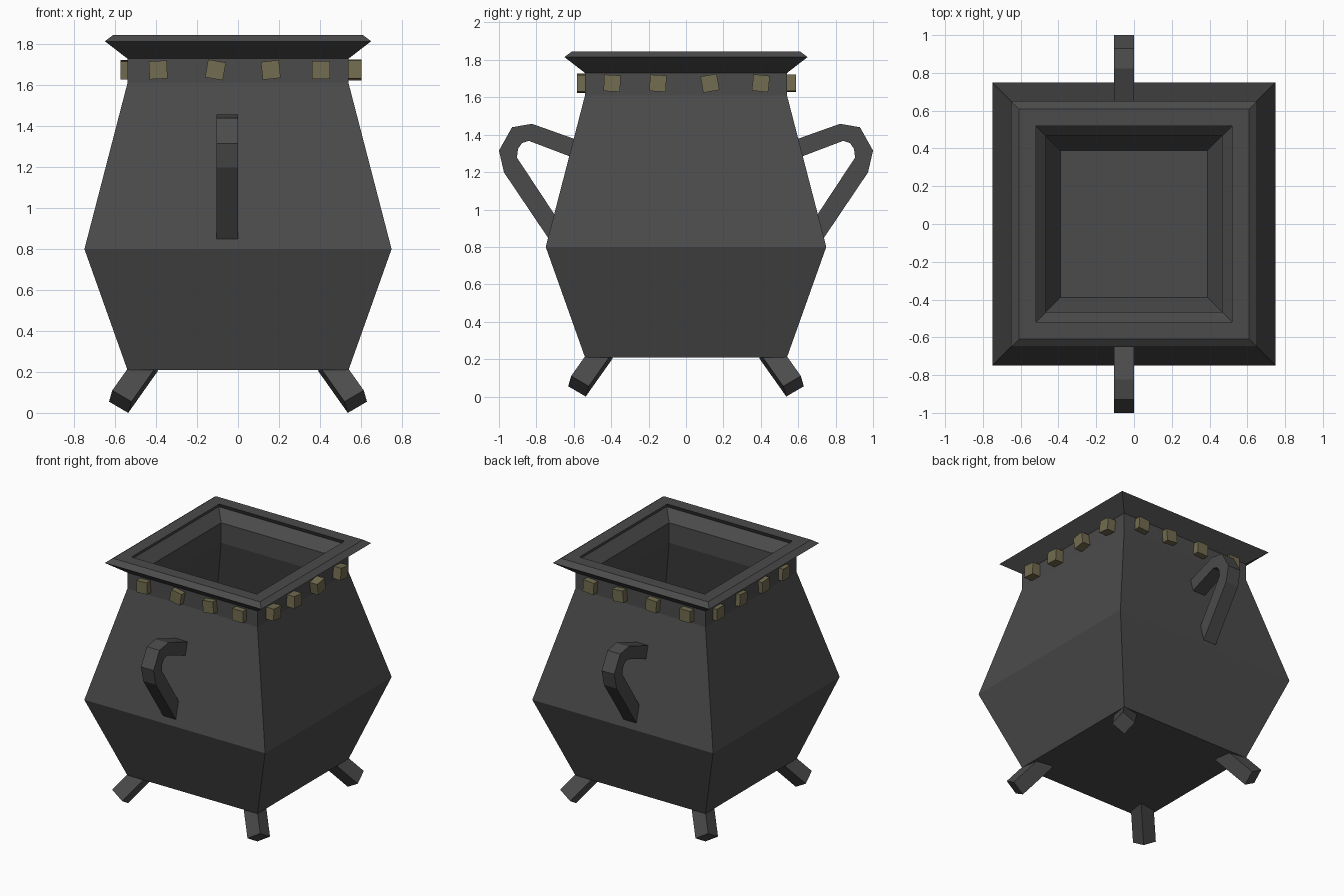
import bpy, bmesh
from math import radians
from mathutils import Vector, Matrix

if "Cube" in bpy.data.objects:
    bpy.data.objects.remove(bpy.data.objects["Cube"])


def material(name, rgb):
    m = bpy.data.materials.new(name)
    m.diffuse_color = (*rgb, 1)
    m.use_nodes = True
    m.node_tree.nodes["Principled BSDF"].inputs["Base Color"].default_value = m.diffuse_color
    return m


iron = material("dark_iron", (0.07, 0.07, 0.07))
brass = material("dull_brass", (0.17, 0.15, 0.08))


def finish(bm, name, mat):
    bmesh.ops.recalc_face_normals(bm, faces=bm.faces)
    me = bpy.data.meshes.new(name)
    bm.to_mesh(me)
    bm.free()
    me.materials.append(mat)
    ob = bpy.data.objects.new(name, me)
    bpy.context.collection.objects.link(ob)
    return ob


def box(name, size, matrix, mat):
    bm = bmesh.new()
    bmesh.ops.create_cube(bm, size=1, matrix=matrix @ Matrix.Diagonal((*size, 1)))
    return finish(bm, name, mat)


# Pot: square rings (half width, height) up the outside, over the rim, down the inside
profile = [(0.54, 0.21), (0.75, 0.80), (0.54, 1.61), (0.54, 1.73), (0.65, 1.815),
           (0.61, 1.845), (0.52, 1.845), (0.535, 1.815), (0.465, 1.74),
           (0.465, 1.59), (0.665, 0.80), (0.39, 0.28)]
bm = bmesh.new()
rings = [[bm.verts.new((sx * r, sy * r, z)) for sx, sy in ((-1, -1), (1, -1), (1, 1), (-1, 1))]
         for r, z in profile]
for a, b in zip(rings, rings[1:]):
    for i in range(4):
        j = (i + 1) % 4
        bm.faces.new((a[i], a[j], b[j], b[i]))
bm.faces.new(rings[0])
bm.faces.new(rings[-1])
finish(bm, "pot_body", iron)

# Handles: bent strap outline (distance out, height) extruded along x
outline = [(0.55, 1.365), (0.604, 1.38), (0.823, 1.458), (0.93, 1.44), (1.0, 1.315),
           (0.973, 1.198), (0.725, 0.83), (0.67, 0.923), (0.904, 1.278),
           (0.898, 1.325), (0.877, 1.355), (0.84, 1.367), (0.55, 1.257)]
for name, s in (("front_handle", -1), ("back_handle", 1)):
    bm = bmesh.new()
    face = bm.faces.new([bm.verts.new((-0.105, s * y, z)) for y, z in outline])
    ext = bmesh.ops.extrude_face_region(bm, geom=[face])["geom"]
    bmesh.ops.translate(bm, vec=(0.105, 0, 0),
                        verts=[v for v in ext if isinstance(v, bmesh.types.BMVert)])
    finish(bm, name, iron)

# Feet: square bars splayed diagonally from the four bottom corners
length = 0.285
for sx in (-1, 1):
    for sy in (-1, 1):
        axis = Vector((0.5 * sx, 0.5 * sy, -0.7071))
        up = Vector((0.5 * sx, 0.5 * sy, 0.7071))
        side = axis.cross(up)
        e1, e2 = (up + side).normalized(), (up - side).normalized()
        rot = Matrix((e1, e2, axis)).transposed().to_4x4()
        centre = Vector((0.575 * sx, 0.575 * sy, 0.055)) - axis * length / 2
        name = ("front" if sy < 0 else "back") + ("_left" if sx < 0 else "_right") + "_foot"
        box(name, (0.11, 0.11, length), Matrix.Translation(centre) @ rot, iron)

# Studs: slightly crooked cubes around the neck; (turn, distance out, [(along, tilt)])
sides = {
    "front": (0, 0.54, [(-0.39, -3), (-0.11, 10), (0.16, -6), (0.405, 0)]),
    "right": (90, 0.56, [(-0.395, 3), (-0.15, 3), (0.128, -10), (0.40, 6)]),
    "back": (180, 0.543, [(-0.40, 4), (-0.155, -5), (0.12, 3), (0.40, 0)]),
    "left": (270, 0.53, [(-0.41, 0), (-0.137, 5), (0.13, -4), (0.37, 3)]),
}
for side, (turn, out, studs) in sides.items():
    for n, (along, tilt) in enumerate(studs, 1):
        m = (Matrix.Rotation(radians(turn), 4, 'Z')
             @ Matrix.Translation((along, -out, 1.675))
             @ Matrix.Rotation(radians(tilt), 4, 'Y'))
        box(f"{side}_stud_{n}", (0.088, 0.088, 0.088), m, brass)
